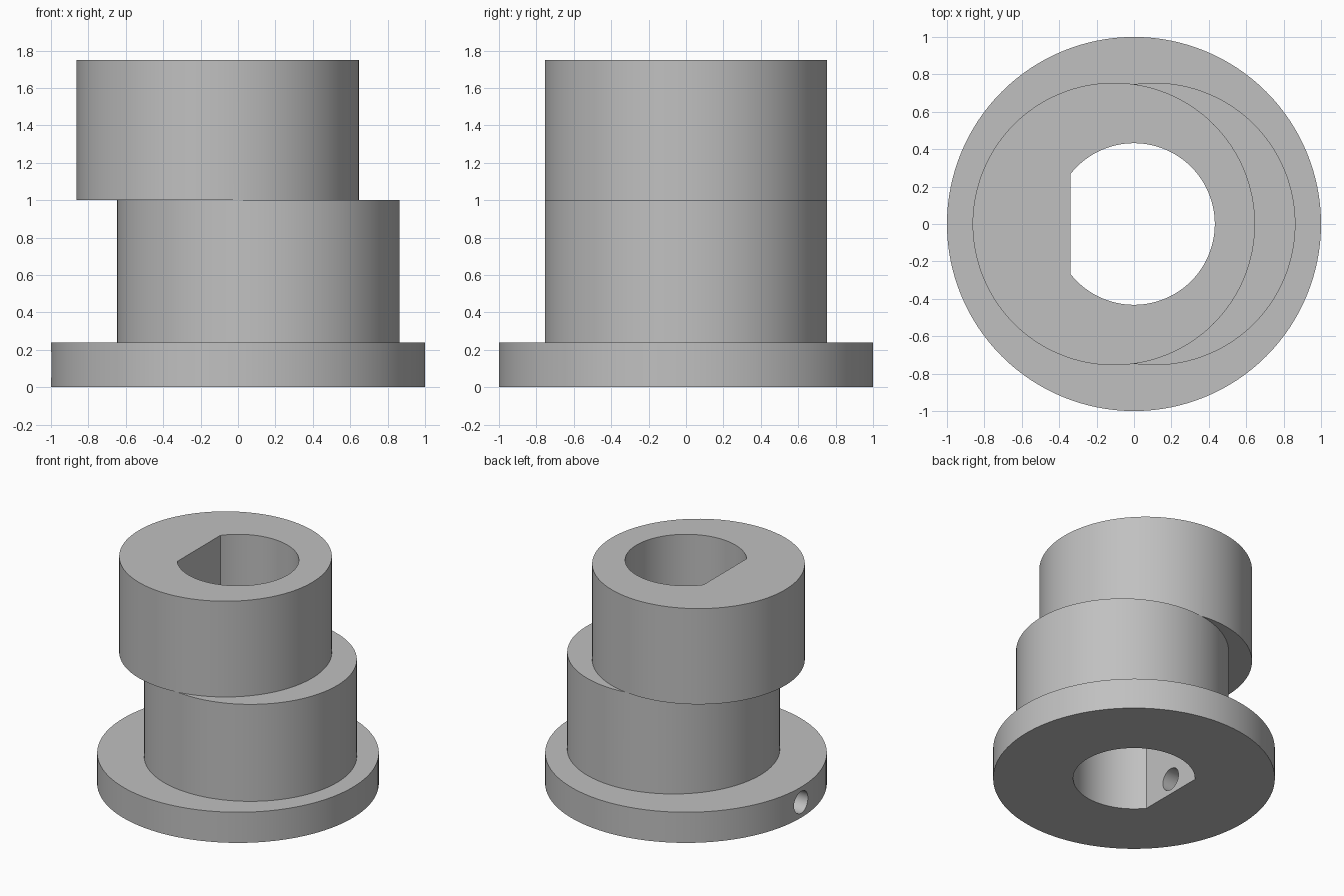
import bpy
import bmesh
import math
from mathutils import Vector

cube = bpy.data.objects.get("Cube")
if cube:
    bpy.data.objects.remove(cube, do_unlink=True)

SEGMENTS = 128


def circle(radius, cx=0.0, count=SEGMENTS):
    steps = [math.tau * i / count for i in range(count)]
    return [(cx + radius * math.cos(a), radius * math.sin(a)) for a in steps]


def d_shape(radius, flat_x, count=SEGMENTS):
    # Circular arc closed by a straight chord on the -x side
    end = math.acos(flat_x / radius)
    steps = [-end + 2 * end * i / count for i in range(count + 1)]
    return [(radius * math.cos(a), radius * math.sin(a)) for a in steps]


def prism(name, profile, bottom, top):
    bm = bmesh.new()
    face = bm.faces.new([bm.verts.new((x, y, bottom)) for x, y in profile])
    extruded = bmesh.ops.extrude_face_region(bm, geom=[face])["geom"]
    verts = [v for v in extruded if isinstance(v, bmesh.types.BMVert)]
    bmesh.ops.translate(bm, verts=verts, vec=Vector((0, 0, top - bottom)))
    bmesh.ops.recalc_face_normals(bm, faces=bm.faces)
    mesh = bpy.data.meshes.new(name)
    bm.to_mesh(mesh)
    bm.free()
    obj = bpy.data.objects.new(name, mesh)
    bpy.context.collection.objects.link(obj)
    return obj


def select_only(obj):
    bpy.ops.object.select_all(action="DESELECT")
    obj.select_set(True)
    bpy.context.view_layer.objects.active = obj


def combine(target, other, operation):
    mod = target.modifiers.new(operation.title(), "BOOLEAN")
    mod.operation = operation
    mod.solver = "EXACT"
    mod.object = other
    select_only(target)
    bpy.ops.object.modifier_apply(modifier=mod.name)
    bpy.data.objects.remove(other, do_unlink=True)


# Flange with two discs offset to opposite sides
body = prism("eccentric_bushing", circle(1.0), 0, 0.24)
combine(body, prism("lower_disc", circle(0.755, 0.108), 0.1, 1.0), "UNION")
combine(body, prism("upper_disc", circle(0.755, -0.108), 1.0, 1.75), "UNION")

# D-shaped shaft bore
combine(body, prism("bore_cutter", d_shape(0.432, -0.34), -0.2, 2.0), "DIFFERENCE")

# Set screw hole running through the flange into the flat of the bore
hole = prism("screw_hole_cutter", circle(0.086, count=48), 0.2, 1.2)
hole.rotation_euler.y = -math.pi / 2
hole.location.z = 0.12
bpy.context.view_layer.update()
combine(body, hole, "DIFFERENCE")

# Plain grey finish
grey = bpy.data.materials.new("plain_grey")
grey.use_nodes = True
colour = (0.53, 0.53, 0.53, 1)
grey.diffuse_color = colour
grey.node_tree.nodes["Principled BSDF"].inputs["Base Color"].default_value = colour
body.data.materials.clear()
body.data.materials.append(grey)

select_only(body)
bpy.ops.object.shade_smooth_by_angle(angle=math.radians(30))
